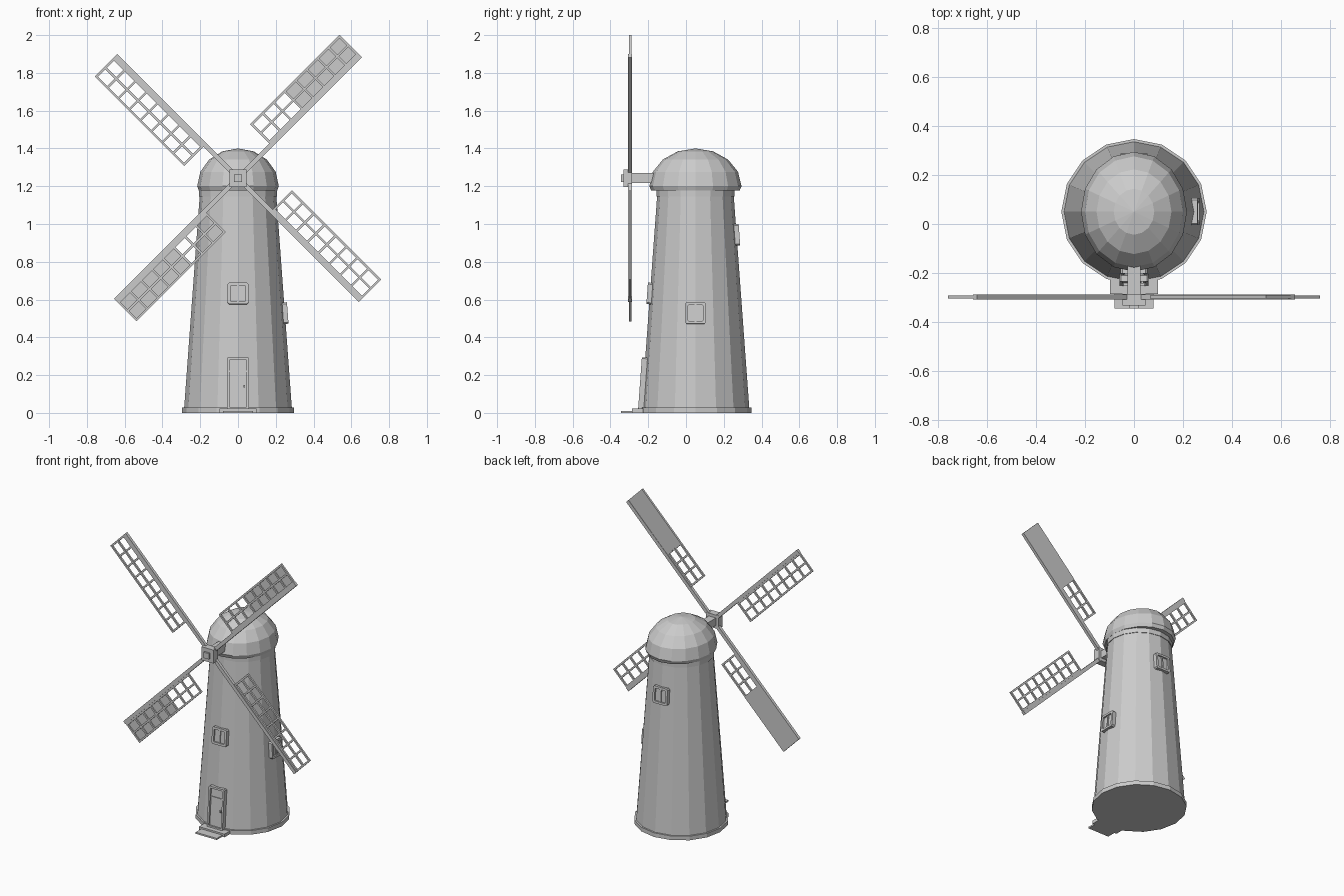
import bpy, bmesh, math
from mathutils import Matrix, Vector

if "Cube" in bpy.data.objects:
    bpy.data.objects.remove(bpy.data.objects["Cube"])

CY = 0.05          # tower axis in y
HUB = Vector((0, -0.297, 1.243))
SIDES = 16

grey = bpy.data.materials.new("plain grey")
grey.diffuse_color = (0.6, 0.6, 0.6, 1)
grey.use_nodes = True
grey.node_tree.nodes["Principled BSDF"].inputs["Base Color"].default_value = grey.diffuse_color


def finish(name, bm):
    bmesh.ops.recalc_face_normals(bm, faces=bm.faces)
    me = bpy.data.meshes.new(name)
    bm.to_mesh(me)
    bm.free()
    me.materials.append(grey)
    ob = bpy.data.objects.new(name, me)
    bpy.context.collection.objects.link(ob)
    return ob


def add_box(bm, x, y, z, m=Matrix()):
    """Box from (min, max) pairs, placed by matrix m."""
    c = Vector(((x[0] + x[1]) / 2, (y[0] + y[1]) / 2, (z[0] + z[1]) / 2))
    s = Matrix.Diagonal((x[1] - x[0], y[1] - y[0], z[1] - z[0], 1))
    bmesh.ops.create_cube(bm, size=1, matrix=m @ Matrix.Translation(c) @ s)


def lathe(name, profile, sx=1.0, sy=1.0):
    """Stack of rings (radius, z) around the tower axis, closed at both ends."""
    bm = bmesh.new()
    rings = []
    for r, z in profile:
        rings.append([bm.verts.new((r * sx * math.cos(2 * math.pi * i / SIDES),
                                    CY + r * sy * math.sin(2 * math.pi * i / SIDES), z))
                      for i in range(SIDES)])
    for a, b in zip(rings, rings[1:]):
        for i in range(SIDES):
            j = (i + 1) % SIDES
            bm.faces.new((a[i], a[j], b[j], b[i]))
    bm.faces.new(rings[0])
    bm.faces.new(rings[-1])
    bmesh.ops.remove_doubles(bm, verts=bm.verts, dist=1e-5)
    return finish(name, bm)


# Tower body, plinth, collar and oval domed cap
lathe("plinth", [(0.296, 0), (0.296, 0.028)])
lathe("tower", [(0.287, 0.0), (0.202, 1.16)])
lathe("collar", [(0.207, 1.145), (0.207, 1.18)])
dome = [(0.96, 1.177), (1.0, 1.2)]
dome += [(math.cos(math.radians(a)), 1.2 + 0.2 * math.sin(math.radians(a)))
         for a in (22.5, 45, 67.5, 89.99)]
lathe("cap", dome, 0.216, 0.244)


def wall_matrix(angle, z):
    """Frame on the sloping wall: local -y points outwards."""
    r = 0.287 - 0.085 * z / 1.16
    return (Matrix.Translation((0, CY, 0)) @ Matrix.Rotation(math.radians(angle), 4, 'Z')
            @ Matrix.Translation((0, -r, z)) @ Matrix.Rotation(-math.atan(0.073), 4, 'X'))


def add_frame(bm, w, h, t, ch, y, m):
    """Rectangular ring with chamfered corners, half sizes w, h and bar width t."""
    def loop(w, h, c, yy):
        pts = []
        for sx, sz in ((1, 1), (-1, 1), (-1, -1), (1, -1)):
            p = [(sx * w, sz * (h - c)), (sx * (w - c), sz * h)]
            pts += p if sx * sz > 0 else p[::-1]
        return [bm.verts.new(m @ Vector((a, yy, b))) for a, b in pts]
    loops = [loop(w, h, ch, y[1]), loop(w, h, ch, y[0]),
             loop(w - t, h - t, ch * 0.5, y[0]), loop(w - t, h - t, ch * 0.5, y[1])]
    for k in range(4):
        a, b = loops[k], loops[(k + 1) % 4]
        for i in range(8):
            j = (i + 1) % 8
            bm.faces.new((a[i], a[j], b[j], b[i]))


# Windows: front, right and back
for side, angle, z in (("front", 0, 0.632), ("right", 90, 0.528), ("back", 180, 0.943)):
    m = wall_matrix(angle, z)
    bm = bmesh.new()
    add_frame(bm, 0.055, 0.057, 0.015, 0.008, (-0.015, 0.02), m)
    add_box(bm, (-0.042, 0.042), (-0.004, 0.02), (-0.044, 0.044), m)
    add_box(bm, (-0.005, 0.005), (-0.010, 0), (-0.044, 0.044), m)
    finish(side + "_window", bm)

# Door with frame, transom and knob
m = wall_matrix(0, 0.155)
bm = bmesh.new()
add_frame(bm, 0.059, 0.138, 0.013, 0.006, (-0.018, 0.02), m)
add_box(bm, (-0.048, 0.048), (-0.011, 0), (0.062, 0.070), m)
finish("door_frame", bm)
bm = bmesh.new()
add_box(bm, (-0.048, 0.048), (-0.005, 0.02), (-0.13, 0.13), m)
finish("door_leaf", bm)
bm = bmesh.new()
add_box(bm, (0.028, 0.038), (-0.016, 0), (-0.022, -0.008), m)
finish("door_knob", bm)

# Doorsteps
bm = bmesh.new()
add_box(bm, (-0.097, 0.097), (-0.285, -0.2), (0, 0.022))
add_box(bm, (-0.08, 0.08), (-0.345, -0.2), (0, 0.011))
finish("door_steps", bm)

# Windshaft, hub block and nose
bm = bmesh.new()
add_box(bm, (-0.027, 0.027), (-0.3, -0.05), (1.217, 1.269))
finish("windshaft", bm)
bm = bmesh.new()
add_box(bm, (-0.046, 0.046), (-0.332, -0.285), (1.197, 1.289))
add_box(bm, (-0.02, 0.02), (-0.345, -0.33), (1.223, 1.263))
finish("hub", bm)

# Four sails: local z runs along the spar, local -x across the lattice
ROWS, U0, U1, V0, V1, T = 8, 0.247, 0.916, 0.012, 0.156, 0.012
for n, name in enumerate(("upper_right", "lower_right", "lower_left", "upper_left")):
    m = Matrix.Translation(HUB) @ Matrix.Rotation(math.radians(45 + 90 * n), 4, 'Y')
    bm = bmesh.new()
    add_box(bm, (-0.012, 0.012), (-0.01, 0.01), (0, U1), m)
    finish(name + "_spar", bm)
    bm = bmesh.new()
    for v in (V0, (V0 + V1 - T) / 2, V1 - T):
        add_box(bm, (-v - T, -v), (-0.006, 0.006), (U0, U1), m)
    for i in range(ROWS + 1):
        u = U0 + (U1 - U0 - T) * i / ROWS
        add_box(bm, (-V1, -V0), (-0.0055, 0.0055), (u, u + T), m)
    finish(name + "_lattice", bm)
    if n % 2 == 0:   # canvas set on two opposite sails
        bm = bmesh.new()
        add_box(bm, (-V1, -V0), (0.003, 0.0075), (0.50, U1), m)
        finish(name + "_canvas", bm)
